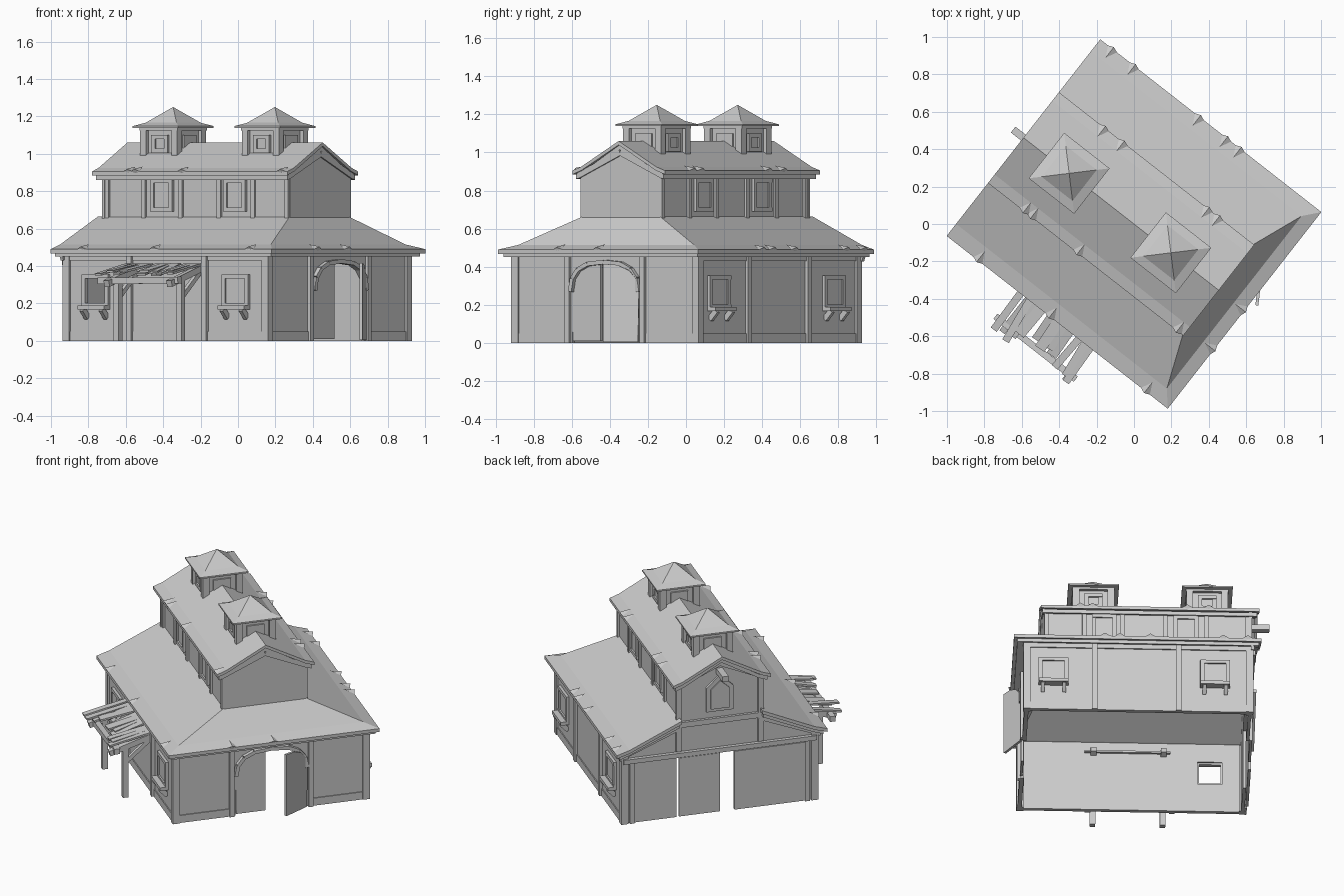
import bpy, bmesh, math, random
from mathutils import Matrix, Vector

if "Cube" in bpy.data.objects:
    bpy.data.objects.remove(bpy.data.objects["Cube"])

random.seed(4)
# The barn is laid out along x (ridge) and y, then turned into place
TURN = Matrix.Rotation(math.radians(-38), 4, 'Z')
stone = bpy.data.materials.new("plain_grey")
stone.diffuse_color = (0.6, 0.6, 0.6, 1)
stone.use_nodes = True
stone.node_tree.nodes["Principled BSDF"].inputs["Base Color"].default_value = stone.diffuse_color


def add(name, verts, faces, M=Matrix()):
    me = bpy.data.meshes.new(name)
    me.from_pydata([tuple(TURN @ M @ Vector(v)) for v in verts], [], faces)
    me.materials.append(stone)
    bm = bmesh.new()
    bm.from_mesh(me)
    bmesh.ops.recalc_face_normals(bm, faces=bm.faces)
    bm.to_mesh(me)
    bm.free()
    ob = bpy.data.objects.new(name, me)
    bpy.context.collection.objects.link(ob)
    return ob


def prism(name, pts, x0, x1, M=Matrix()):
    """Outline in (y, z) pushed from x0 to x1."""
    n = len(pts)
    verts = [(x, y, z) for x in (x0, x1) for y, z in pts]
    faces = [tuple(range(n)), tuple(range(n, 2 * n))]
    faces += [(i, (i + 1) % n, n + (i + 1) % n, n + i) for i in range(n)]
    return add(name, verts, faces, M)


def box(name, x0, x1, y0, y1, z0, z1, M=Matrix()):
    return prism(name, [(y0, z0), (y1, z0), (y1, z1), (y0, z1)], x0, x1, M)


def beam(name, p, q, w, h):
    p, q = Vector(p), Vector(q)
    M = Matrix.Translation(p) @ (q - p).to_track_quat('X', 'Z').to_matrix().to_4x4()
    return box(name, 0, (q - p).length, -w / 2, w / 2, -h / 2, h / 2, M)


def sheet(name, rows, th):
    """Bent sheet through rows of points, thickened downwards."""
    r, c = len(rows), len(rows[0])
    top = [p for row in rows for p in row]
    n = r * c
    verts = top + [(x, y, z - th) for x, y, z in top]
    faces = []
    for i in range(r - 1):
        for j in range(c - 1):
            f = (i * c + j, i * c + j + 1, (i + 1) * c + j + 1, (i + 1) * c + j)
            faces += [f, tuple(k + n for k in reversed(f))]
    rim = list(range(c)) + [i * c + c - 1 for i in range(1, r)]
    rim += [(r - 1) * c + j for j in range(c - 2, -1, -1)] + [i * c for i in range(r - 2, 0, -1)]
    faces += [(a, b, b + n, a + n) for a, b in zip(rim, rim[1:] + rim[:1])]
    return add(name, verts, faces)


A, B, V = -.69, .68, .612      # gable end, arch end, half width
# Lower side walls; the front one has an empty window opening
box("back_wall", A, B, V - .02, V, 0, .47)
for x0, x1, z0, z1 in ((A, -.555, 0, .47), (-.405, B, 0, .47), (-.555, -.405, 0, .19), (-.555, -.405, .345, .47)):
    box("front_wall", x0, x1, -V, -V + .02, z0, z1)
# Arched door end
arch = [(-.225 * math.copysign(abs(math.cos(t)) ** .75, math.cos(t)), .27 + .155 * math.sin(t) ** .85)
        for t in (math.pi * i / 8 for i in range(1, 8))]
arch = [(-.225, .27)] + arch + [(.225, .27)]
prism("arch_end_wall", [(-V, 0), (-.225, 0)] + arch + [(.225, 0), (V, 0), (V, .47), (-V, .47)], B - .02, B)
for a, b in zip(arch, arch[1:]):
    beam("arch_trim", (B + .005, *a), (B + .005, *b), .04, .022)
# Gable end wall with wide opening
prism("gable_end_wall", [(-V, 0), (-.3, 0), (-.3, .40), (.27, .40), (.27, 0), (V, 0), (V, .47), (.26, .63),
                         (.26, .90), (0, 1.03), (-.26, .90), (-.26, .63), (-V, .47)], A, A + .02)
# Upper storey
prism("upper_end_wall", [(-.26, .62), (.26, .62), (.26, .90), (0, 1.03), (-.26, .90)], .535, .555)
for s in (-1, 1):
    box("upper_side_wall", A, .555, s * .25 - .01, s * .25 + .01, .62, .905)

# Flared lower roof, hipped at the arch end only
sheet("lower_roof", [[(-.75, -y, z), (x, -y, z), (x, y, z), (-.75, y, z)]
                     for x, y, z in ((.75, .667, .49), (.68, .585, .515), (.55, .255, .665))], .022)
sheet("lower_fascia", [[(-.735, -y, z), (x, -y, z), (x, y, z), (-.735, y, z)]
                       for x, y, z in ((.73, .647, .472), (.68, .585, .493), (.56, .265, .635))], .022)
# Upper gable roof
upper = [(-.308, .905), (-.25, .925), (0, 1.06), (.25, .925), (.308, .905)]
sheet("upper_roof", [[(x, y, z) for y, z in upper] for x in (-.75, .575)], .02)
sheet("upper_fascia", [[(x, y * .95, z - .02) for y, z in upper] for x in (-.735, .565)], .025)

# Corner posts, wall posts and base boards
for s in (-1, 1):
    for cx in (A + .01, B - .01):
        cy = s * (V - .01)
        box("corner_post", cx - .022, cx + .022, cy - .022, cy + .022, 0, .46)
    for x in (-.25, .26):
        box("wall_post", x - .017, x + .017, s * V - .02, s * V + .018, 0, .46)
    box("side_base_board", A, B, s * V - .006, s * V + .006, 0, .05)
    box("side_top_board", A, B, s * V - .008, s * V + .008, .43, .46)
    box("door_post", B - .01, B + .018, s * .25 - .015, s * .25 + .015, 0, .46)
    box("end_base_board", B - .006, B + .006, s * .43 - .17, s * .43 + .17, 0, .05)
    for x in (-.43, -.18, .08, .31, .54, -.68):
        box("upper_post", x - .013, x + .013, s * .262 - .01, s * .262 + .01, .62, .90)


def window(name, x, s, y, w, z0, z1, pane=True):
    """Framed window on a side wall; s is the side it faces."""
    for e in (-1, 1):
        cx = x + e * (w / 2 - .012)
        box(name + "_jamb", cx - .012, cx + .012, s * y - .014, s * y + .012, z0, z1)
    for z in (z0, z1 - .022):
        box(name + "_rail", x - w / 2, x + w / 2, s * y - .014, s * y + .014, z, z + .022)
    if pane:
        box(name + "_pane", x - w / 2, x + w / 2, s * y - .004, s * y + .004, z0, z1)


for s in (-1, 1):
    for x in ((-.48, .47) if s < 0 else (-.47, .51)):
        window("lower_window", x, s, V + .004, .18, .18, .355, not (s < 0 and x < 0))
        box("window_shelf", x - .09, x + .09, min(s * V, s * .665), max(s * V, s * .665), .168, .19)
        for e in (-.065, .065):
            beam("shelf_bracket", (x + e, s * V, .125), (x + e, s * .655, .17), .022, .03)
    for x in (-.305, .19):
        window("upper_window", x, s, .264, .15, .69, .865)

# Arched doors: one leaf shut, the other ajar
leaf = [(-.22, .01)] + [p for p in arch if p[0] < -.035] + [(-.035, .42), (-.035, .01)]
prism("shut_leaf", leaf, B - .012, B + .003)
prism("open_leaf", [(-(y + .22), z - .005) for y, z in leaf], -.008, .008,
      Matrix.Translation((B + .01, .22, 0)) @ Matrix.Rotation(math.radians(31), 4, 'Z'))

# Gable end: barn door leaves, rail, timbers, hatch and hoist
box("barn_door", A - .018, A - .002, .0, .26, .01, .40)
box("sliding_barn_door", A - .022, A - .004, -.54, -.09, .01, .40)
box("door_rail", A - .025, A, -V, V, .405, .435)
for s in (-1, 1):
    box("gable_post", A - .015, A, s * .26 - .017, s * .26 + .017, .44, .90)
    box("lower_gable_post", A - .014, A, s * .555 - .015, s * .555 + .015, 0, .40)
    beam("gable_rafter", (A - .008, s * .64, .445), (A - .008, s * .25, .605), .02, .035)
    beam("upper_rafter", (A - .008, s * .28, .875), (A - .008, 0, 1.0), .02, .035)
    beam("front_rafter", (.558, s * .28, .878), (.558, 0, 1.0), .014, .03)
box("tie_beam", A - .018, A, -.27, .27, .60, .635)
prism("hatch_frame", [(-.085, .68), (.085, .68), (.085, .84), (0, .92), (-.085, .84)], A - .015, A)
prism("hatch_door", [(-.06, .70), (.06, .70), (.06, .83), (0, .885), (-.06, .83)], A - .025, A)
box("hoist_beam", -.82, A, -.02, .02, .925, .96)

# Cupolas on the ridge
for cx in (-.44, .25):
    box("cupola_body", cx - .105, cx + .105, -.105, .105, .92, 1.14)
    for sx in (-1, 1):
        for sy in (-1, 1):
            px, py = cx + sx * .106, sy * .106
            box("cupola_post", px - .02, px + .02, py - .02, py + .02, .97, 1.14)
    box("cupola_plate", cx - .128, cx + .128, -.128, .128, 1.125, 1.14)
    for s in (-1, 1):
        window("cupola_window", cx, s, .106, .11, 1.005, 1.10)
        box("cupola_end_window", cx + s * .107 - .008, cx + s * .107 + .008, -.055, .055, 1.005, 1.10)
    rings = [(.154, 1.138), (.154, 1.148), (.105, 1.166)]
    verts = [(cx + a * h, b * h, z) for h, z in rings for a, b in ((-1, -1), (1, -1), (1, 1), (-1, 1))]
    faces = [(0, 1, 2, 3)] + [(i * 4 + j, i * 4 + (j + 1) % 4, i * 4 + 4 + (j + 1) % 4, i * 4 + 4 + j)
                              for i in range(2) for j in range(4)]
    faces += [(8 + j, 8 + (j + 1) % 4, 12) for j in range(4)]
    add("cupola_roof", verts + [(cx, 0, 1.25)], faces)

# Tumbledown canopy on the front side
beam("canopy_beam", (-.28, -.845, .32), (.265, -.845, .325), .035, .035)
beam("canopy_ledger", (-.24, -.63, .385), (.24, -.63, .385), .03, .03)
beam("canopy_inner_rod", (-.24, -.585, .40), (.28, -.585, .40), .02, .012)
for x in (-.2, .225):
    box("canopy_post", x - .017, x + .017, -.802, -.768, 0, .34)
    beam("canopy_rail", (x, -.56, .405), (x, -.885, .305), .035, .035)
    beam("canopy_brace", (x, -.785, .23), (x, -.615, .375), .022, .025)
for i in range(11):
    x = -.235 + i * .046
    mid = 3 <= i <= 7
    y = random.uniform(-.85, -.80) if mid else random.uniform(-.92, -.86)
    beam("canopy_plank", (x + random.uniform(-.02, .02), -.63, .408),
         (x + random.uniform(-.04, .04), y, .35 + random.uniform(0, .025)), .06 if mid else .04, .012)

# Loose shingles along the eaves, at plan positions
low = [(-.12, .93), (-.01, .83), (.34, .56), (.48, .44), (.55, .38), (-.8, -.15), (-.43, -.47), (.08, -.87),
       (.41, -.66), (.57, -.45)]
high = [(-.17, .5), (-.07, .42), (.38, .06), (.44, .02), (-.57, .09), (-.53, .06), (-.28, -.13), (.24, -.56)]
for spots, z in ((low, .49), (high, .905)):
    for sx, sy in spots:
        p = TURN.inverted() @ Vector((sx, sy, z))
        out = Vector((1, 0, 0)) if z < .6 and p.x > .62 and abs(p.y) < .5 else Vector((0, math.copysign(1, p.y), 0))
        edge = (.75 if out.x else .667) if z < .6 else .308
        p += out * (edge - p.dot(out))
        side = Vector((-out.y, out.x, 0)) * .03
        add("loose_shingle", [p + side, p - side, p + out * .012 + Vector((0, 0, .014)),
                              p - out * .06 + Vector((0, 0, .026)), p - Vector((0, 0, .008))],
            [(0, 2, 3), (2, 1, 3), (1, 4, 3), (4, 0, 3), (0, 4, 1, 2)])
